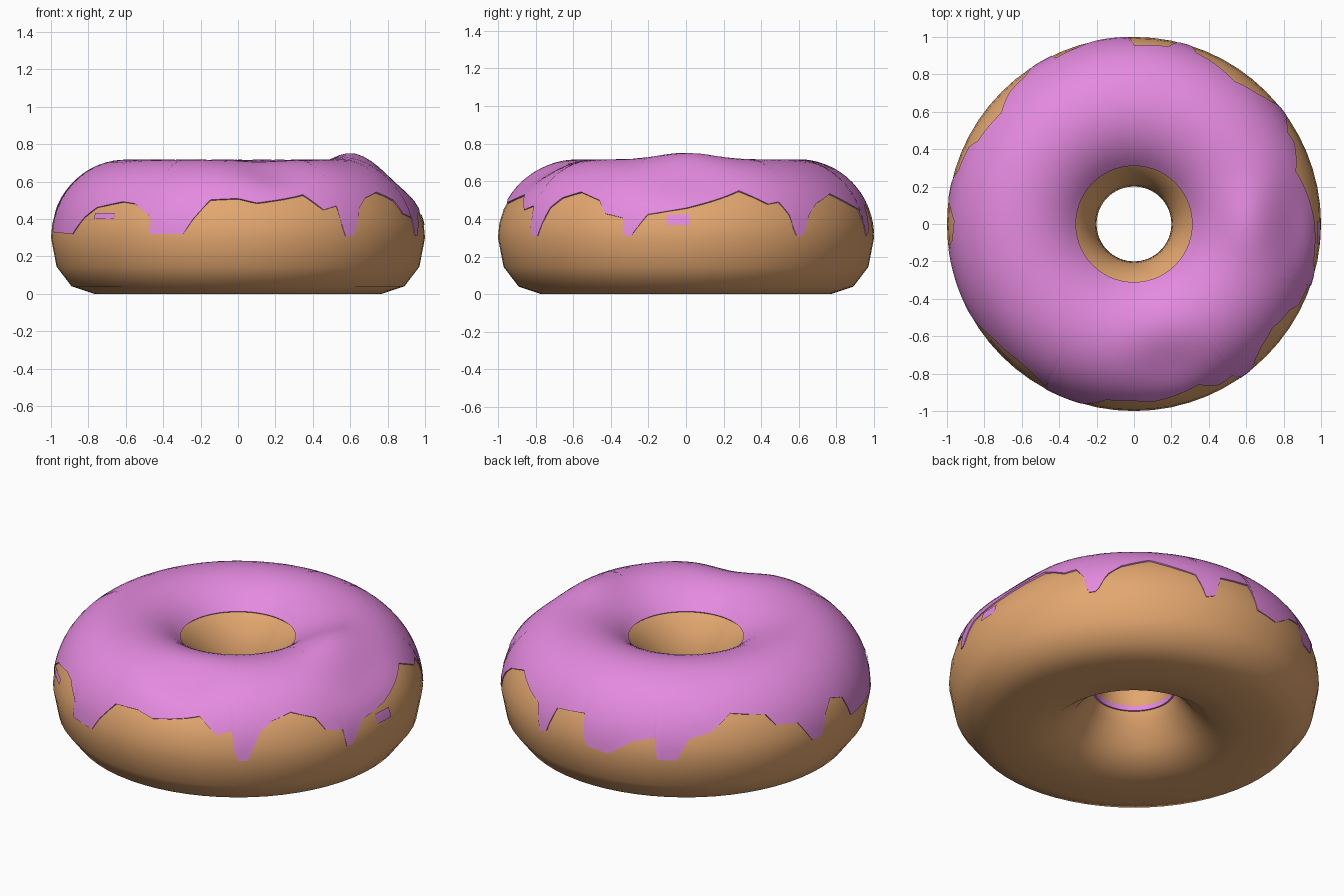
import bpy
import bmesh
from math import sin, cos, asin, exp, pi, radians, degrees

old = bpy.data.objects.get("Cube")
if old:
    bpy.data.objects.remove(old, do_unlink=True)

RING, TUBE, MID = 0.6, 0.4, 0.3   # ring radius, tube radius, tube centre height


def make_material(name, colour):
    mat = bpy.data.materials.new(name)
    mat.use_nodes = True
    mat.diffuse_color = (*colour, 1)
    mat.node_tree.nodes["Principled BSDF"].inputs["Base Color"].default_value = (*colour, 1)
    return mat


def sweep(name, azimuths, section, material, full_turn=True, close_section=False):
    """Sweep section(azimuth) -> [(radius, height)...] around the z axis."""
    bm = bmesh.new()
    grid = []
    for a in azimuths:
        grid.append([bm.verts.new((r * cos(a), r * sin(a), z)) for r, z in section(a)])
    rows = len(grid[0])
    pairs = list(zip(grid, grid[1:]))
    if full_turn:
        pairs.append((grid[-1], grid[0]))
    for here, there in pairs:
        for j in range(rows if close_section else rows - 1):
            k = (j + 1) % rows
            bm.faces.new((here[j], there[j], there[k], here[k]))
    if not full_turn:
        for face in bm.faces:
            face.normal_update()
            middle = face.calc_center_median()
            if face.normal.x * middle.x + face.normal.y * middle.y < 0:
                face.normal_flip()
    else:
        bmesh.ops.recalc_face_normals(bm, faces=bm.faces)
    mesh = bpy.data.meshes.new(name)
    bm.to_mesh(mesh)
    bm.free()
    mesh.materials.append(material)
    obj = bpy.data.objects.new(name, mesh)
    bpy.context.collection.objects.link(obj)
    bpy.ops.object.select_all(action="DESELECT")
    obj.select_set(True)
    bpy.context.view_layer.objects.active = obj
    bpy.ops.object.shade_smooth_by_angle(angle=radians(50))


def around(columns):
    return [2 * pi * i / columns for i in range(columns)]


def bell(x, y, cx, cy, wx, wy):
    return exp(-((x - cx) / wx) ** 2 - ((y - cy) / wy) ** 2)


def tube_point(azimuth, t, offset):
    """Point on the upper tube, with its lump and two dented shoulders."""
    r = RING + (TUBE + offset) * cos(t)
    x, y = r * cos(azimuth), r * sin(azimuth)
    lift = 0.035 * bell(x, y, 0.6, 0, 0.13, 0.2)
    lift -= 0.055 * bell(x, y, 0.88, 0, 0.12, 0.3)
    lift -= 0.05 * bell(x, y, 0.2, -0.78, 0.2, 0.17)
    return r, MID + (TUBE + offset + lift) * sin(t)


# Dough: rounded top, flat foot, and a hole that flares out underneath
UNDERSIDE = [(0.25, 0.2), (0.33, 0.09), (0.45, 0), (0.6, 0), (0.77, 0), (0.89, 0.04), (0.97, 0.145)]


def dough_section(azimuth):
    return [tube_point(azimuth, pi * j / 16, 0) for j in range(17)] + UNDERSIDE


# Lower edge of the icing: (azimuth in degrees, height in hundredths)
DRIPS = [
    (0, 47), (12, 53), (18, 56), (27, 48), (31, 49), (34, 42), (35.5, 31), (38.5, 31),
    (41.5, 42), (46, 48), (55, 53), (64, 48), (70, 45), (72, 36), (73, 31), (76, 33),
    (79, 47), (90, 49), (92, 33), (100, 31), (108, 40), (115, 43), (116, 31),
    (122, 31), (126, 43), (133, 46), (140, 54), (152, 51), (155, 45), (163, 43),
    (168, 31), (172, 31), (175, 42), (179, 48), (185, 45), (188, 33), (208, 32),
    (214, 41), (219, 46), (230, 49), (235, 48), (241, 42), (242, 32), (253, 32),
    (256, 40), (261, 50), (270, 51), (276, 49), (292, 54), (298, 45), (303, 47),
    (304.5, 31), (308, 31), (312, 46), (316, 51), (323, 54), (331, 50), (334, 43),
    (340, 41), (341, 31), (343, 31), (348, 43), (360, 47),
]


def drip_height(angle):
    for (a0, h0), (a1, h1) in zip(DRIPS, DRIPS[1:]):
        if a0 <= angle <= a1:
            return (h0 + (h1 - h0) * (angle - a0) / (a1 - a0)) / 100


def height_angle(z):
    return asin((z - MID) / TUBE)


# Lip of icing that shows beneath the throat of the hole
THROAT_LIP = [(0.24, 0.255), (0.213, 0.255), (0.206, 0.3), (0.23, 0.32)]


# Icing: a thin shell over the dough, thinning out to a dripping edge
def icing_section(azimuth):
    start = radians(135)
    end = height_angle(drip_height(degrees(azimuth)))
    rows = 18
    points = []
    for j in range(rows + 1):
        t = start + (end - start) * j / rows
        points.append(tube_point(azimuth, t, 0.002 + 0.015 * max(0, sin(t)) ** 2))
    # Tuck both rims into the dough
    inner = tube_point(azimuth, start, -0.03)
    outer = tube_point(azimuth, end, -0.03)
    return THROAT_LIP + [inner] + points + [outer]


# Loose drops of icing below the edge
def add_drop(name, first, last, low, high, material):
    def section(azimuth):
        angles = [height_angle(low + (high - low) * j / 3) for j in range(4)]
        return [tube_point(azimuth, t, 0.004) for t in angles]
    steps = [radians(first + (last - first) * i / 6) for i in range(7)]
    sweep(name, steps, section, material, full_turn=False)


dough_mat = make_material("golden dough", (0.77, 0.385, 0.16))
icing_mat = make_material("pink icing", (0.78, 0.255, 0.74))

sweep("dough_ring", around(64), dough_section, dough_mat, close_section=True)
sweep("icing", around(360), icing_section, icing_mat)
add_drop("side_drop", -6, 1, 0.37, 0.43, icing_mat)
add_drop("front_drop", 219, 228, 0.4, 0.43, icing_mat)
